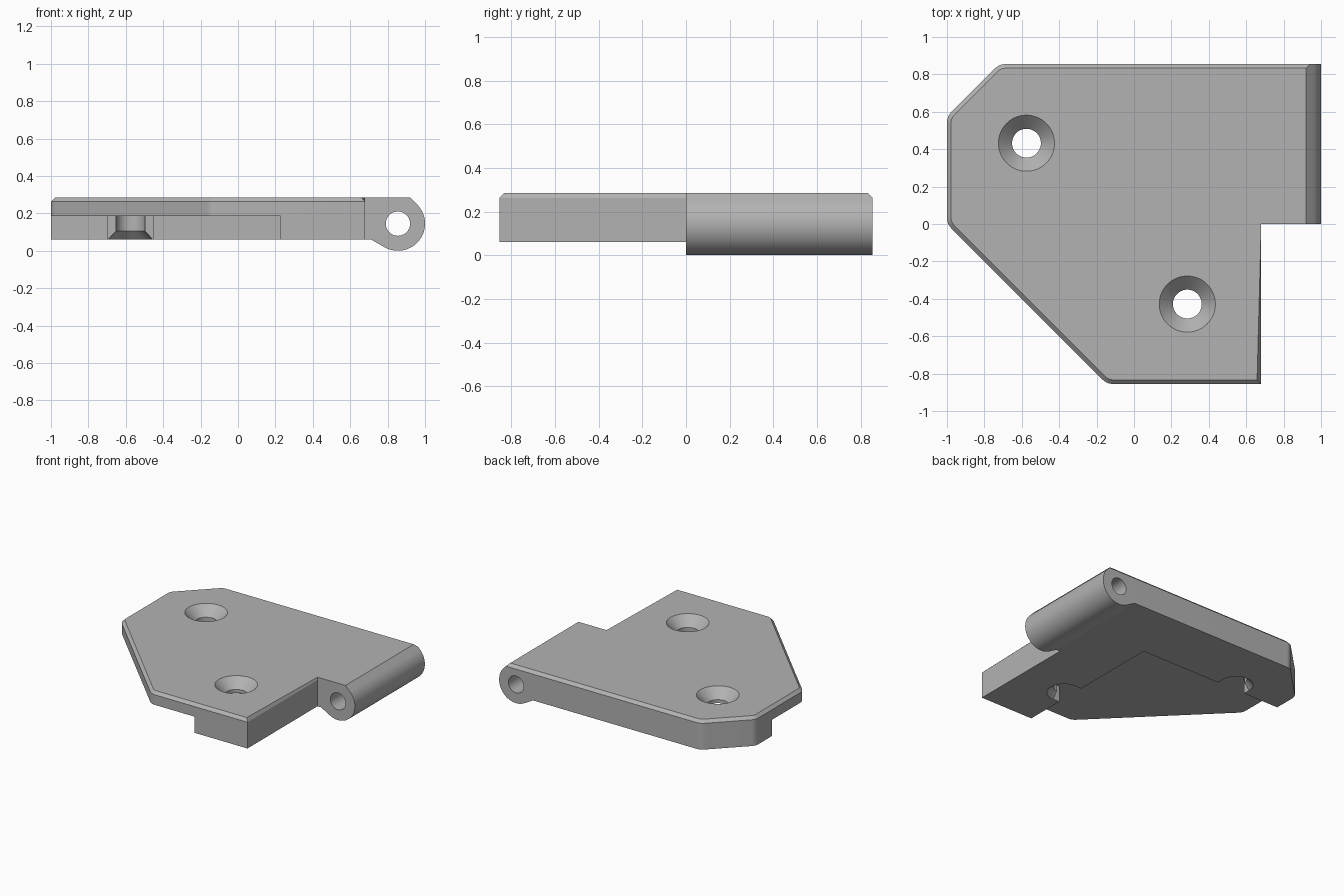
import bpy, bmesh
from math import sin, cos, pi, radians
from mathutils import Vector, Matrix

cube = bpy.data.objects.get("Cube")
if cube:
    bpy.data.objects.remove(cube, do_unlink=True)

grey = bpy.data.materials.new("light grey")
grey.use_nodes = True
grey.diffuse_color = (0.45, 0.45, 0.45, 1)
grey.node_tree.nodes["Principled BSDF"].inputs["Base Color"].default_value = (0.45, 0.45, 0.45, 1)

TOP, BOTTOM, SHELF = 0.285, 0.06, 0.185
BACK = 0.855
HINGE_X, HINGE_Z, HINGE_R = 0.855, 0.145, 0.145
HOLES = [(-0.575, 0.432), (0.285, -0.428)]


def to_object(name, bm):
    bmesh.ops.recalc_face_normals(bm, faces=bm.faces)
    mesh = bpy.data.meshes.new(name)
    bm.to_mesh(mesh)
    bm.free()
    mesh.materials.append(grey)
    obj = bpy.data.objects.new(name, mesh)
    bpy.context.collection.objects.link(obj)
    return obj


def prism(points, offset):
    """Extrude a flat outline along a vector."""
    bm = bmesh.new()
    face = bm.faces.new([bm.verts.new(p) for p in points])
    new = bmesh.ops.extrude_face_region(bm, geom=[face])["geom"]
    bmesh.ops.translate(bm, vec=offset, verts=[v for v in new if isinstance(v, bmesh.types.BMVert)])
    return bm


def box(name, x0, x1, y0, y1, z0, z1):
    return to_object(name, prism([(x0, y0, z0), (x1, y0, z0), (x1, y1, z0), (x0, y1, z0)], (0, 0, z1 - z0)))


def spin(name, profile, centre, steps=64):
    """Revolve (radius, height) points about a vertical axis."""
    bm = bmesh.new()
    rings = [[bm.verts.new((centre[0] + r * cos(2 * pi * i / steps),
                            centre[1] + r * sin(2 * pi * i / steps), z)) for i in range(steps)]
             for r, z in profile]
    for a, b in zip(rings, rings[1:]):
        for i in range(steps):
            j = (i + 1) % steps
            bm.faces.new((a[i], a[j], b[j], b[i]))
    bm.faces.new(rings[0])
    bm.faces.new(rings[-1])
    return to_object(name, bm)


def boolean(obj, cutter, operation="DIFFERENCE"):
    mod = obj.modifiers.new(operation.lower(), "BOOLEAN")
    mod.object, mod.operation, mod.solver = cutter, operation, "EXACT"
    bpy.context.view_layer.objects.active = obj
    bpy.ops.object.modifier_apply(modifier=mod.name)
    bpy.data.objects.remove(cutter, do_unlink=True)


def fillet(prev, corner, nxt, radius, steps=8):
    """Points of a rounded corner."""
    p, a, b = Vector(corner), Vector(prev), Vector(nxt)
    u, v = (a - p).normalized(), (b - p).normalized()
    half = u.angle(v) / 2
    start, end = p + u * radius / (sin(half) / cos(half)), p + v * radius / (sin(half) / cos(half))
    centre = p + (u + v).normalized() * radius / sin(half)
    arms = (start - centre).normalized(), (end - centre).normalized()
    return [centre + radius * arms[0].lerp(arms[1], i / steps).normalized() for i in range(steps + 1)]


# Plan outline of the leaf, with rounded corners on the outer side
plan = [(1.1, 0), (1.1, BACK), (-0.72, BACK), (-1, 0.575), (-1, 0), (-0.145, -BACK), (0.68, -BACK), (0.68, 0)]
outline = []
for i, corner in enumerate(plan):
    if 2 <= i <= 5:
        outline += fillet(plan[i - 1], corner, plan[i + 1], 0.08)
    else:
        outline.append(Vector(corner))
bm = prism([(p.x, p.y, -0.1) for p in outline], (0, 0, TOP + 0.1))


def chamfered(edge):
    a, b = (v.co for v in edge.verts)
    on_top = min(a.z, b.z) > TOP - 0.001
    step = abs(a.y) < 0.001 and abs(b.y) < 0.001
    hinge_end = a.x > 1.05 and b.x > 1.05
    return on_top and not step and not hinge_end


bmesh.ops.bevel(bm, geom=[e for e in bm.edges if chamfered(e)], offset=0.022,
                segments=1, affect="EDGES", clamp_overlap=False)
leaf = to_object("hinge_leaf", bm)

# Side profile: flat underside, web down to the barrel, sloped shoulder above it
arc = [radians(-120 + 165 * i / 40) for i in range(41)]
side = [(-1.2, BOTTOM), (0.711, BOTTOM)]
side += [(HINGE_X + HINGE_R * cos(t), HINGE_Z + HINGE_R * sin(t)) for t in arc]
side += [(0.805, 0.4), (-1.2, 0.4)]
boolean(leaf, to_object("side_profile", prism([(x, -1, z) for x, z in side], (0, 2, 0))), "INTERSECT")

# Pin hole through the barrel
pin = [(HINGE_X + 0.065 * cos(2 * pi * i / 40), -0.1, HINGE_Z + 0.065 * sin(2 * pi * i / 40)) for i in range(40)]
boolean(leaf, to_object("pin_cutter", prism(pin, (0, 1.2, 0))))

# Corner recess below, with a slot reaching to each screw hole
boolean(leaf, box("recess_cutter", -1.3, 0.227, -1.3, 0.377, -0.2, SHELF))
(ax, ay), (bx, by) = HOLES
boolean(leaf, box("slot_cutter", ax - 0.12, ax + 0.12, 0.2, ay, -0.2, SHELF))
boolean(leaf, box("slot_cutter", 0.1, bx, by - 0.12, by + 0.12, -0.2, SHELF))

# Screw holes, countersunk from both faces
screw = [(0.17, BOTTOM - 0.05), (0.12, BOTTOM), (0.077, 0.105), (0.077, 0.212), (0.15, TOP), (0.2, TOP + 0.05)]
for centre in HOLES:
    boolean(leaf, spin("screw_cutter", screw, centre))

bpy.ops.object.select_all(action="DESELECT")
leaf.select_set(True)
bpy.context.view_layer.objects.active = leaf
bpy.ops.object.shade_smooth_by_angle(angle=radians(25))
